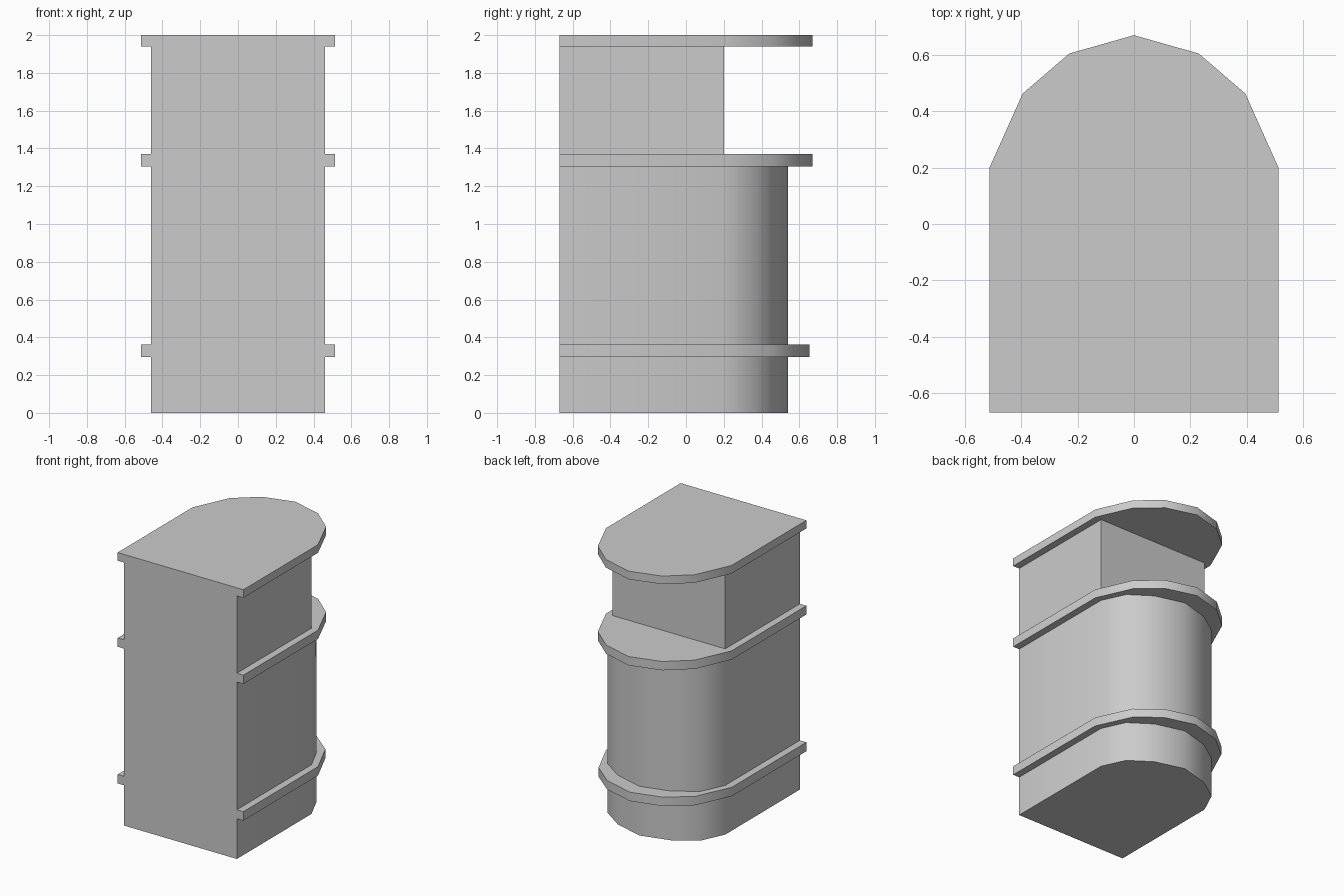
import bpy, bmesh, math

if "Cube" in bpy.data.objects:
    bpy.data.objects.remove(bpy.data.objects["Cube"])

FRONT, SHOULDER = -0.67, 0.2


def profile(half):
    """Open outline: right front corner, round the back, to left front corner."""
    right = [(half[0][0], FRONT)] + half
    return right + [(-x, y) for x, y in reversed(right[:-1])]


# Cross-sections, right half from the shoulder to the rear centre
body = profile([(0.46, SHOULDER), (0.38, 0.37), (0.22, 0.48), (0, 0.54)])
low_band = profile([(0.513, SHOULDER), (0.395, 0.455), (0.23, 0.59), (0, 0.653)])
band = profile([(0.513, SHOULDER), (0.395, 0.463), (0.23, 0.605), (0, 0.67)])
block = profile([(0.46, SHOULDER), (0.38, SHOULDER), (0.22, SHOULDER), (0, SHOULDER)])

# Stacked tiers from bottom to top: section, bottom z, top z
tiers = [
    (body, 0, 0.297),        # base
    (low_band, 0.297, 0.363),  # lower trim
    (body, 0.363, 1.305),    # rounded cabinet
    (band, 1.305, 1.37),     # counter ledge
    (block, 1.37, 1.94),     # recessed upper box
    (band, 1.94, 2.0),       # roof slab
]

bm = bmesh.new()
rings = [[bm.verts.new((x, y, z)) for x, y in section]
         for section, z0, z1 in tiers for z in (z0, z1)]

# Walls and ledges between successive rings
for a, b in zip(rings, rings[1:]):
    for i in range(len(a) - 1):
        bm.faces.new((a[i], a[i + 1], b[i + 1], b[i]))

# Floor, roof and the single flush front panel
bm.faces.new(rings[0])
bm.faces.new(rings[-1])
bm.faces.new([r[0] for r in rings] + [r[-1] for r in reversed(rings)])
bmesh.ops.recalc_face_normals(bm, faces=bm.faces)

mesh = bpy.data.meshes.new("tiered_cabinet")
bm.to_mesh(mesh)
bm.free()
cabinet = bpy.data.objects.new("tiered_cabinet", mesh)
bpy.context.collection.objects.link(cabinet)

# Smooth round the back, crisp at the ledges
bpy.context.view_layer.objects.active = cabinet
cabinet.select_set(True)
bpy.ops.object.shade_smooth_by_angle(angle=math.radians(40))
